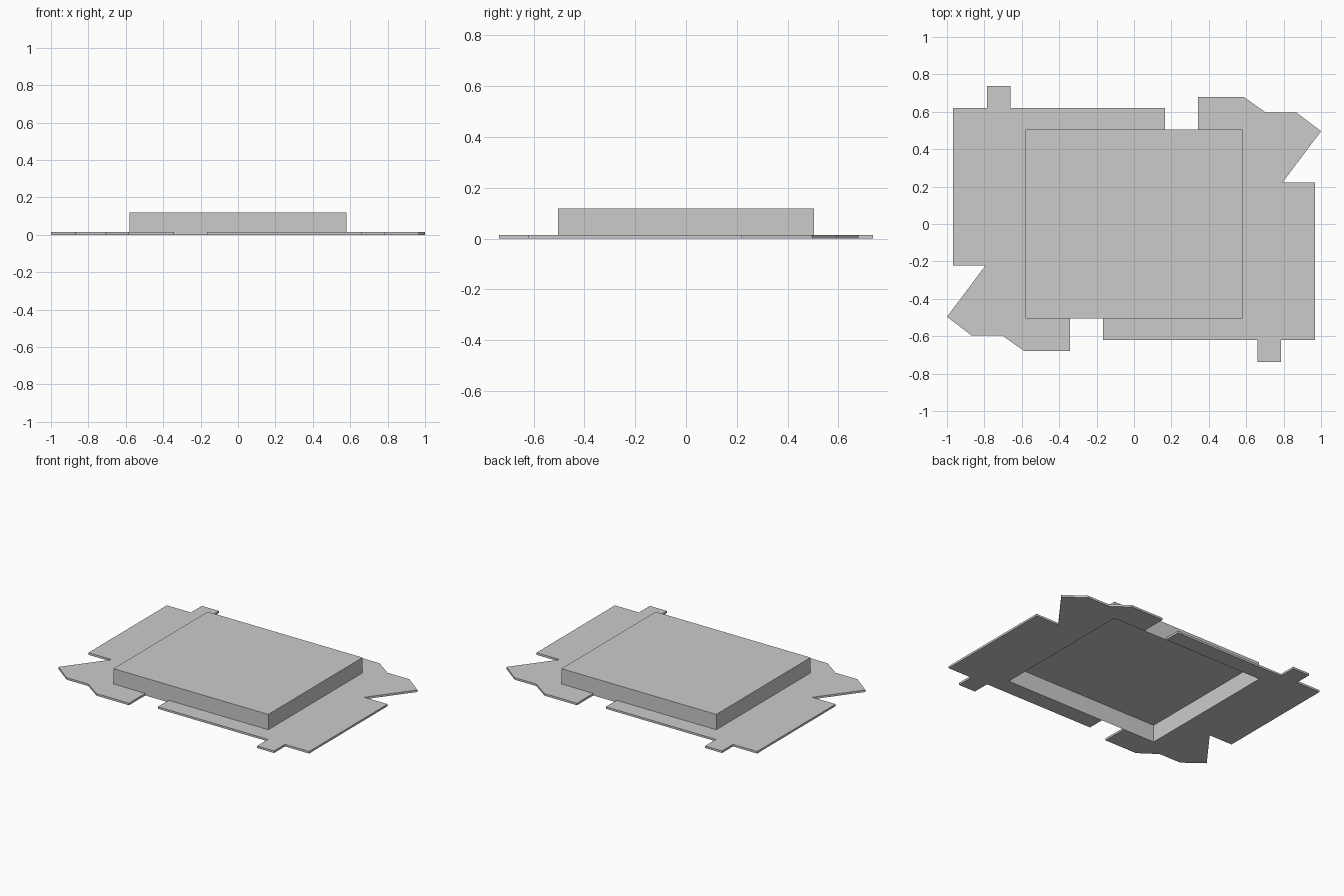
import bpy

if "Cube" in bpy.data.objects:
    bpy.data.objects.remove(bpy.data.objects["Cube"])

W, D = 0.581, 0.505      # half size of the raised tray
TOP, THICK = 0.118, 0.014


def add_mesh(name, verts, faces):
    mesh = bpy.data.meshes.new(name)
    mesh.from_pydata(verts, [], faces)
    mesh.update()
    obj = bpy.data.objects.new(name, mesh)
    bpy.context.collection.objects.link(obj)
    return obj


def flange(name, outline, sign):
    # Thin plate; the edges against the tray (last two sides and the closing one)
    # are covered by the tray walls
    n = len(outline)
    verts = [(sign * x, sign * y, z) for z in (0, THICK) for x, y in outline]
    faces = [tuple(reversed(range(n))), tuple(range(n, 2 * n))]
    faces = [tuple(reversed(f)) for f in faces]   # outline runs clockwise
    faces += [(i + 1, i, i + n, i + 1 + n) for i in range(n - 3)]
    return add_mesh(name, verts, faces)


# Half of the flat surround, from the back notch clockwise to the front notch
half = [(0.342, D), (0.342, 0.68), (0.586, 0.68), (0.706, 0.595), (0.87, 0.595),
        (1.0, 0.496), (0.793, 0.221), (0.968, 0.221),
        (0.968, -0.62), (0.787, -0.62), (0.787, -0.737), (0.659, -0.737),
        (0.659, -0.62), (-0.167, -0.62), (-0.167, -D),
        (W, -D), (W, D)]
flange("right_flange", half, 1)
flange("left_flange", half, -1)

# Raised tray: thin shell, open underneath
base = [(-W, -D), (W, -D), (W, D), (-W, D)]
verts = [(x, y, z) for z in (0, TOP) for x, y in base]
faces = [(4, 5, 6, 7)] + [(i, (i + 1) % 4, (i + 1) % 4 + 4, i + 4) for i in range(4)]
add_mesh("raised_tray", verts, faces)
